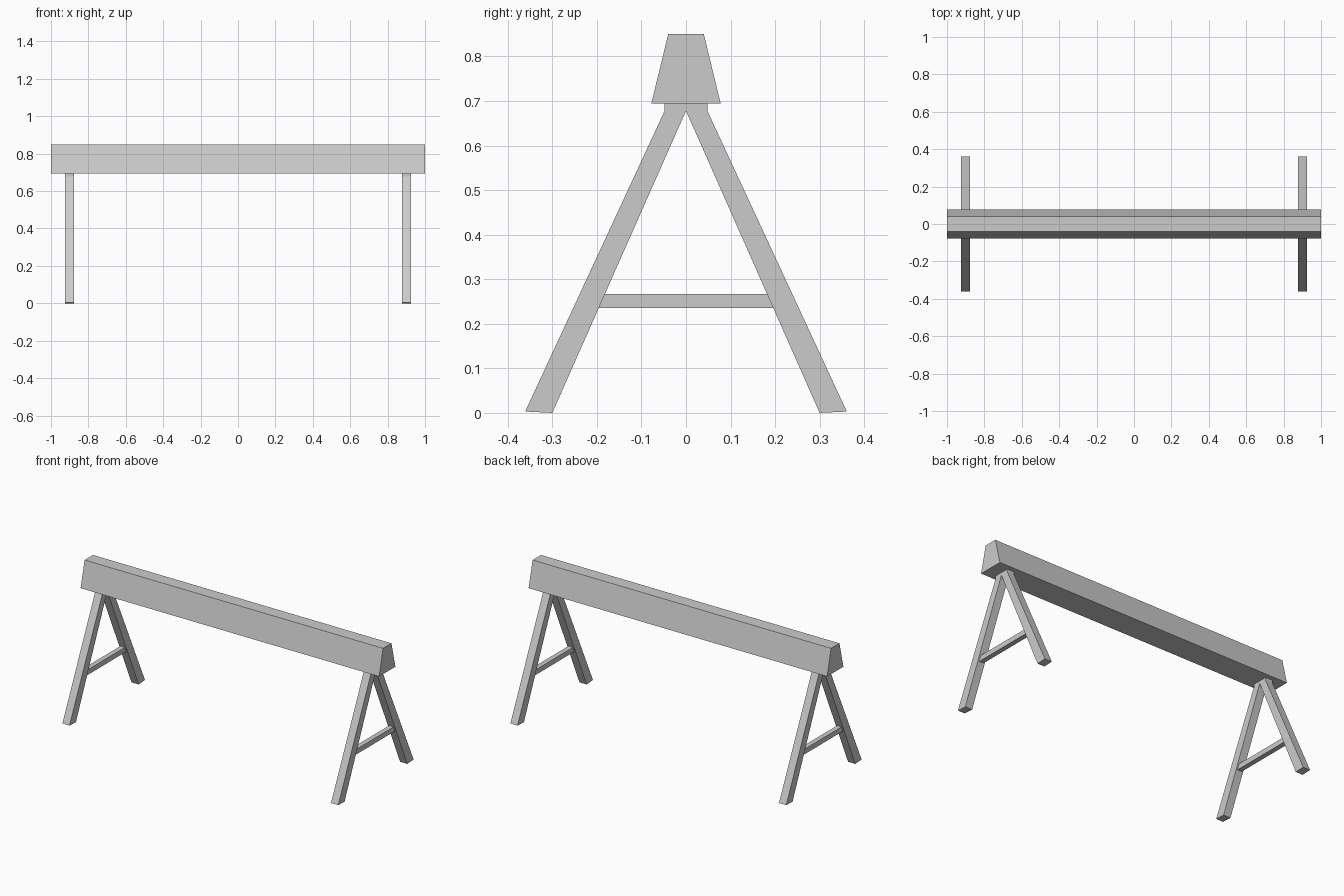
import bpy, bmesh

if "Cube" in bpy.data.objects:
    bpy.data.objects.remove(bpy.data.objects["Cube"])


def extrude_x(name, profile, x0, x1):
    """Prism: a (y, z) profile extruded from x0 to x1."""
    bm = bmesh.new()
    face = bm.faces.new([bm.verts.new((x0, y, z)) for y, z in profile])
    ext = bmesh.ops.extrude_face_region(bm, geom=[face])
    verts = [g for g in ext["geom"] if isinstance(g, bmesh.types.BMVert)]
    bmesh.ops.translate(bm, verts=verts, vec=(x1 - x0, 0, 0))
    bmesh.ops.recalc_face_normals(bm, faces=bm.faces)
    mesh = bpy.data.meshes.new(name)
    bm.to_mesh(mesh)
    bm.free()
    obj = bpy.data.objects.new(name, mesh)
    bpy.context.collection.objects.link(obj)
    return obj


# Tapered top beam
extrude_x("top_beam", [(-0.078, 0.694), (0.078, 0.694), (0.04, 0.85), (-0.04, 0.85)], -1, 1)

# Splayed leg with an upright top end that butts against the beam
leg = [(0.30, 0), (0.361, 0.003), (0.048, 0.678), (0.048, 0.696), (0, 0.696), (0, 0.678)]
# Brace cut to the slope of the legs
brace = [(-0.197, 0.236), (0.197, 0.236), (0.184, 0.267), (-0.184, 0.267)]

for end, x in (("left", -0.9), ("right", 0.9)):
    for side, s in (("front", -1), ("back", 1)):
        extrude_x(f"{side}_{end}_leg", [(s * y, z) for y, z in leg], x - 0.024, x + 0.024)
    extrude_x(f"{end}_brace", brace, x - 0.015, x + 0.015)
